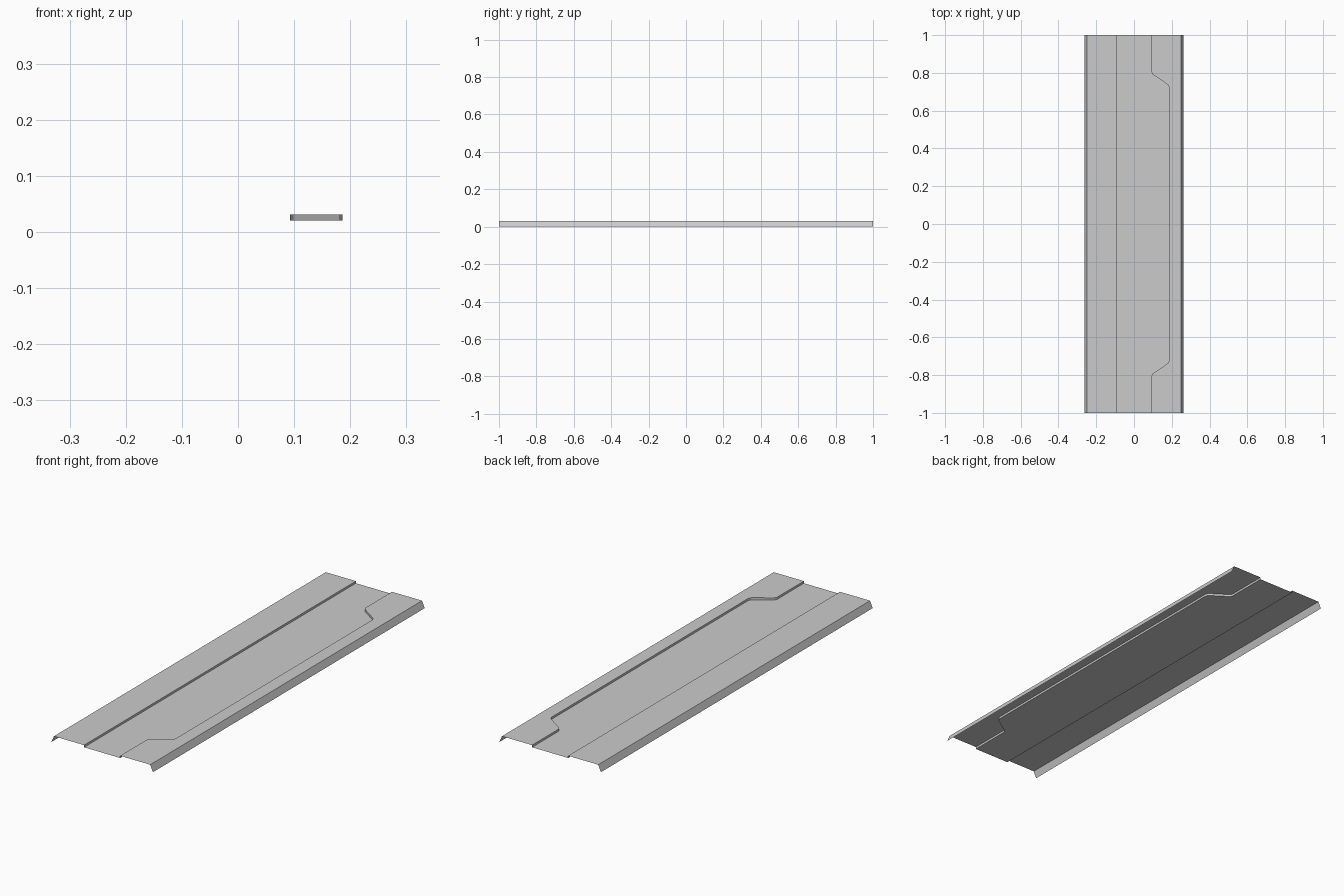
import bpy
import bmesh

cube = bpy.data.objects.get("Cube")
if cube:
    bpy.data.objects.remove(cube, do_unlink=True)

# One plain sheet-metal colour
metal = bpy.data.materials.new("light grey metal")
metal.use_nodes = True
grey = (0.6, 0.6, 0.6, 1)
metal.diffuse_color = grey
metal.node_tree.nodes["Principled BSDF"].inputs["Base Color"].default_value = grey

TOP, TRAY = 0.031, 0.021      # heights of the raised borders and the sunken tray
EDGE, LIP = 0.248, 0.262      # half widths at the fold and at the lip's foot
STEP = 0.093                  # half width of the tray at its ends


def section(y, right):
    """Folded sheet profile, left to right, with the right step at x = right."""
    profile = [(-LIP, 0), (-EDGE, TOP), (-STEP, TOP), (-STEP, TRAY),
               (right, TRAY), (right, TOP), (EDGE, TOP), (LIP, 0)]
    return [(x, y, z) for x, z in profile]


# The right step runs out to a wider tray with softened corners
half_path = [(-1, STEP), (-0.803, STEP), (-0.792, 0.099),
             (-0.737, 0.180), (-0.724, 0.186)]
path = half_path + [(-y, x) for y, x in reversed(half_path)]

# Skin the sections into one open sheet
bm = bmesh.new()
rows = [[bm.verts.new(p) for p in section(y, x)] for y, x in path]
for a, b in zip(rows, rows[1:]):
    for j in range(len(a) - 1):
        bm.faces.new((a[j], a[j + 1], b[j + 1], b[j]))

mesh = bpy.data.meshes.new("folded_panel")
bm.to_mesh(mesh)
bm.free()
mesh.materials.append(metal)
panel = bpy.data.objects.new("folded_panel", mesh)
bpy.context.collection.objects.link(panel)
